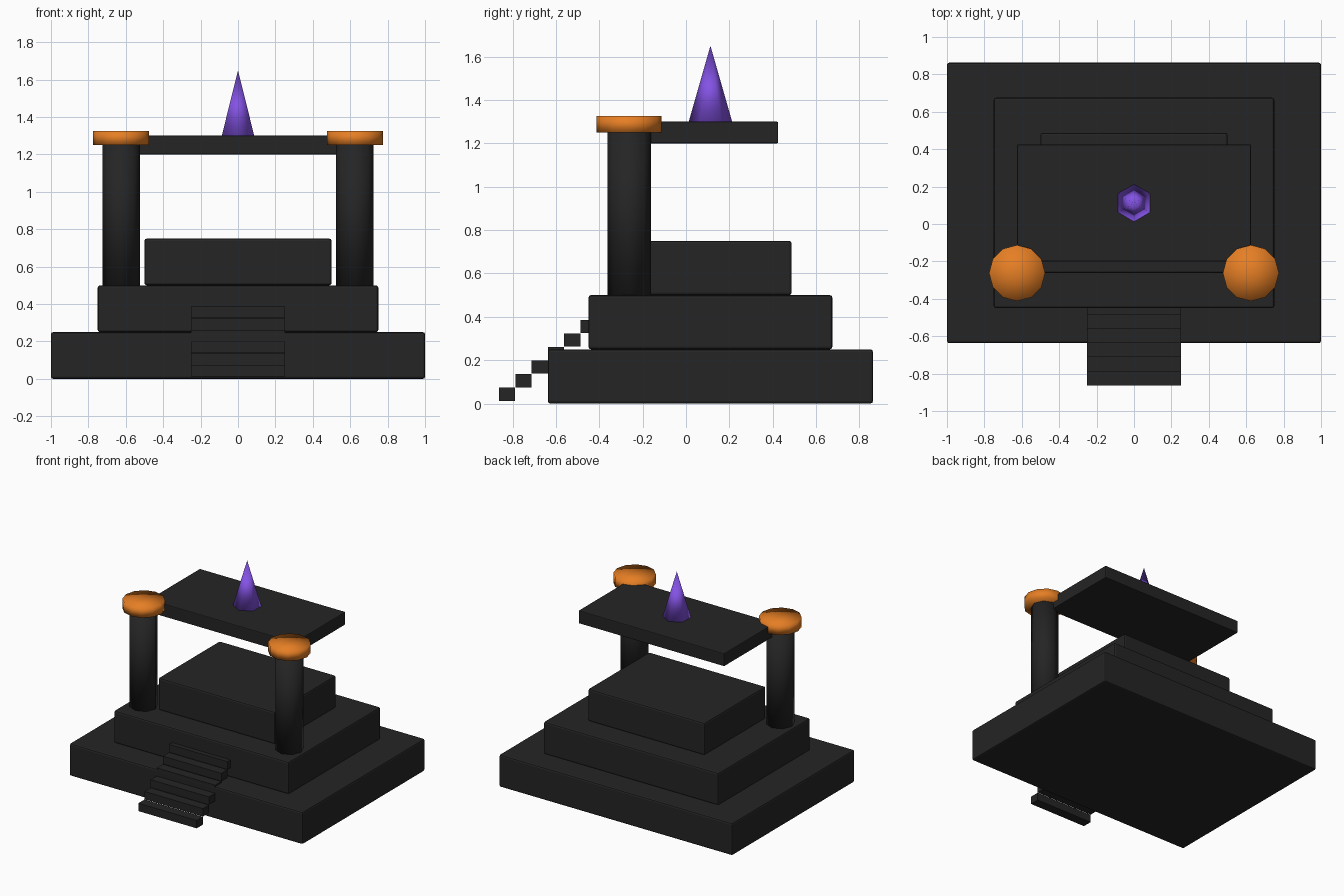
import bpy
import bmesh
from mathutils import Matrix, Vector

cube = bpy.data.objects.get("Cube")
if cube:
    bpy.data.objects.remove(cube, do_unlink=True)

CENTRE_Y = 0.1125   # the tiers sit behind the stairs
PILLAR_Y = -0.2625


def make_material(name, rgb):
    mat = bpy.data.materials.new(name)
    mat.use_nodes = True
    mat.diffuse_color = (*rgb, 1)
    mat.node_tree.nodes["Principled BSDF"].inputs["Base Color"].default_value = (*rgb, 1)
    return mat


stone = make_material("dark_stone", (0.018, 0.018, 0.018))
orange = make_material("orange_flame", (0.79, 0.21, 0.018))
purple = make_material("purple_crystal", (0.23, 0.085, 0.78))


def finish(name, bm, mat, smooth=False):
    bmesh.ops.recalc_face_normals(bm, faces=bm.faces)
    mesh = bpy.data.meshes.new(name)
    for face in bm.faces:
        face.smooth = smooth
    bm.to_mesh(mesh)
    bm.free()
    mesh.materials.append(mat)
    obj = bpy.data.objects.new(name, mesh)
    bpy.context.collection.objects.link(obj)
    return obj


def block(name, width, y, depth, bottom, height, bevel=0.0):
    """Box centred on x = 0, with optional rounded edges."""
    bm = bmesh.new()
    place = Matrix.Translation((0, y, bottom + height / 2))
    bmesh.ops.create_cube(bm, size=1, matrix=place @ Matrix.Diagonal((width, depth, height, 1)))
    obj = finish(name, bm, stone)
    if bevel:
        mod = obj.modifiers.new("Rounded edges", "BEVEL")
        mod.width = bevel
        mod.segments = 2
    return obj


def drum(name, sides, r_bottom, r_top, location, height, mat):
    """Smooth shaded cylinder or cone standing on its location."""
    bm = bmesh.new()
    place = Matrix.Translation(Vector(location) + Vector((0, 0, height / 2)))
    bmesh.ops.create_cone(bm, cap_ends=True, cap_tris=True, segments=sides, radius1=r_bottom,
                          radius2=r_top, depth=height, matrix=place)
    bmesh.ops.remove_doubles(bm, verts=bm.verts, dist=0.0001)
    return finish(name, bm, mat, smooth=True)


# Stepped platform
for i, name in enumerate(("lower_tier", "middle_tier", "upper_tier")):
    scale = 1 - i / 4
    block(name, 2 * scale, CENTRE_Y, 1.5 * scale, i / 4, 0.25, bevel=0.012)

# Front stairs
for i in range(6):
    block(f"stair_{i + 1}", 0.5, -0.825 + 0.0752 * i, 0.075, 0.0125 + 0.0625 * i, 0.061)

# Pillars with braziers
for side, x in (("left", 0.625), ("right", -0.625)):
    drum(f"{side}_pillar", 8, 0.1, 0.1, (x, PILLAR_Y, 0.5), 0.75, stone)
    drum(f"{side}_brazier", 12, 0.15, 0.15, (x, PILLAR_Y, 1.25), 0.075, orange)

# Roof slab and crystal spire
block("roof_slab", 1.25, CENTRE_Y, 0.625, 1.2, 0.1, bevel=0.006)
drum("crystal_spire", 6, 0.1, 0, (0, CENTRE_Y, 1.3), 0.35, purple)
